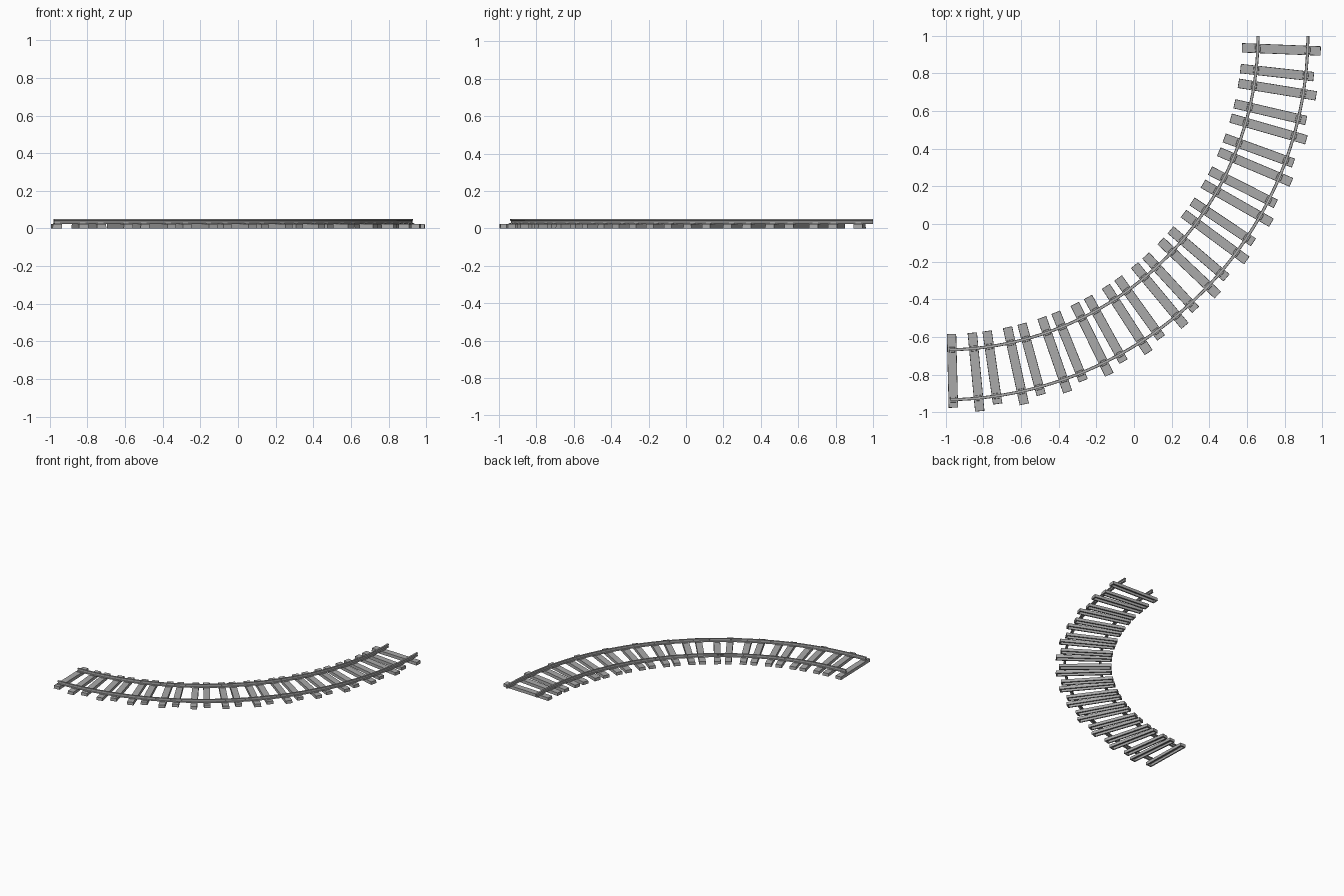
import bpy, bmesh, math

if "Cube" in bpy.data.objects:
    bpy.data.objects.remove(bpy.data.objects["Cube"])

CX, CY = -1.01, 1.0              # centre of the curve
R_IN, R_OUT = 1.669, 1.934       # rail radii


def material(name, c):
    m = bpy.data.materials.new(name)
    m.diffuse_color = (c, c, c, 1)
    m.use_nodes = True
    m.node_tree.nodes["Principled BSDF"].inputs["Base Color"].default_value = m.diffuse_color
    return m


GREY = material("sleeper grey", 0.40)
STEEL = material("rail grey", 0.40)


def polar(r, deg, z, off=0.0):
    """Point at radius r and angle deg from straight down, moved off along the tangent."""
    a = math.radians(deg)
    return (CX + r * math.sin(a) + off * math.cos(a),
            CY - r * math.cos(a) + off * math.sin(a), z)


def finish(name, bm, mat, smooth=False):
    bmesh.ops.recalc_face_normals(bm, faces=bm.faces)
    me = bpy.data.meshes.new(name)
    bm.to_mesh(me)
    bm.free()
    me.materials.append(mat)
    ob = bpy.data.objects.new(name, me)
    bpy.context.collection.objects.link(ob)
    if smooth:
        bpy.context.view_layer.objects.active = ob
        ob.select_set(True)
        bpy.ops.object.shade_smooth_by_angle(angle=math.radians(30))
        ob.select_set(False)
    return ob


def add_block(bm, r0, r1, deg, half_w, z0, z1, taper=0.0, wall=0.0):
    """Radial block with a tapered top; wall > 0 hollows it out from below."""
    def ring(inset, z):
        return [bm.verts.new(polar(r, deg, z, o)) for r, o in (
            (r0 + inset, -half_w + inset), (r1 - inset, -half_w + inset),
            (r1 - inset, half_w - inset), (r0 + inset, half_w - inset))]
    rings = [ring(taper, z1), ring(0, z0)]
    if wall:
        rings += [ring(wall, z0), ring(wall + taper, z1 - wall * 0.6)]
    for a, b in zip(rings, rings[1:]):
        for i in range(4):
            j = (i + 1) % 4
            bm.faces.new((a[i], a[j], b[j], b[i]))
    bm.faces.new(rings[0])
    bm.faces.new(rings[-1])


# rails: I-section swept along the quarter circle
HALF = [(0.008, 0.023), (0.008, 0.027), (0.003, 0.030),
        (0.003, 0.040), (0.007, 0.042), (0.007, 0.050)]
PROFILE = HALF + [(-x, z) for x, z in reversed(HALF)]


def rail(name, radius, start=1.0, end=90.0, steps=52):
    bm = bmesh.new()
    rings = []
    for s in range(steps + 1):
        deg = start + (end - start) * s / steps
        rings.append([bm.verts.new(polar(radius + x, deg, z)) for x, z in PROFILE])
    n = len(PROFILE)
    for a, b in zip(rings, rings[1:]):
        for i in range(n):
            j = (i + 1) % n
            bm.faces.new((a[i], a[j], b[j], b[i]))
    bm.faces.new(rings[0])
    bm.faces.new(rings[-1])
    finish(name, bm, STEEL, True)


rail("inner_rail", R_IN)
rail("outer_rail", R_OUT)

# sleepers alternate short and long, in pairs along the curve
sleepers, chairs = bmesh.new(), bmesh.new()
for k in range(13):
    for first, r_end in ((1.45, 1.977), (5.45, 2.004)):
        deg = first + 6.854 * k
        add_block(sleepers, 1.585, r_end, deg, 0.025, 0.0, 0.024, 0.001, 0.010)
        # rail chairs: small clips on both sides of each rail
        for r in (R_IN, R_OUT):
            for side in (-1, 1):
                c = r + side * 0.009
                add_block(chairs, c - 0.006, c + 0.006, deg, 0.016, 0.022, 0.030, 0.002)
finish("sleepers", sleepers, GREY)
finish("rail_chairs", chairs, GREY)
